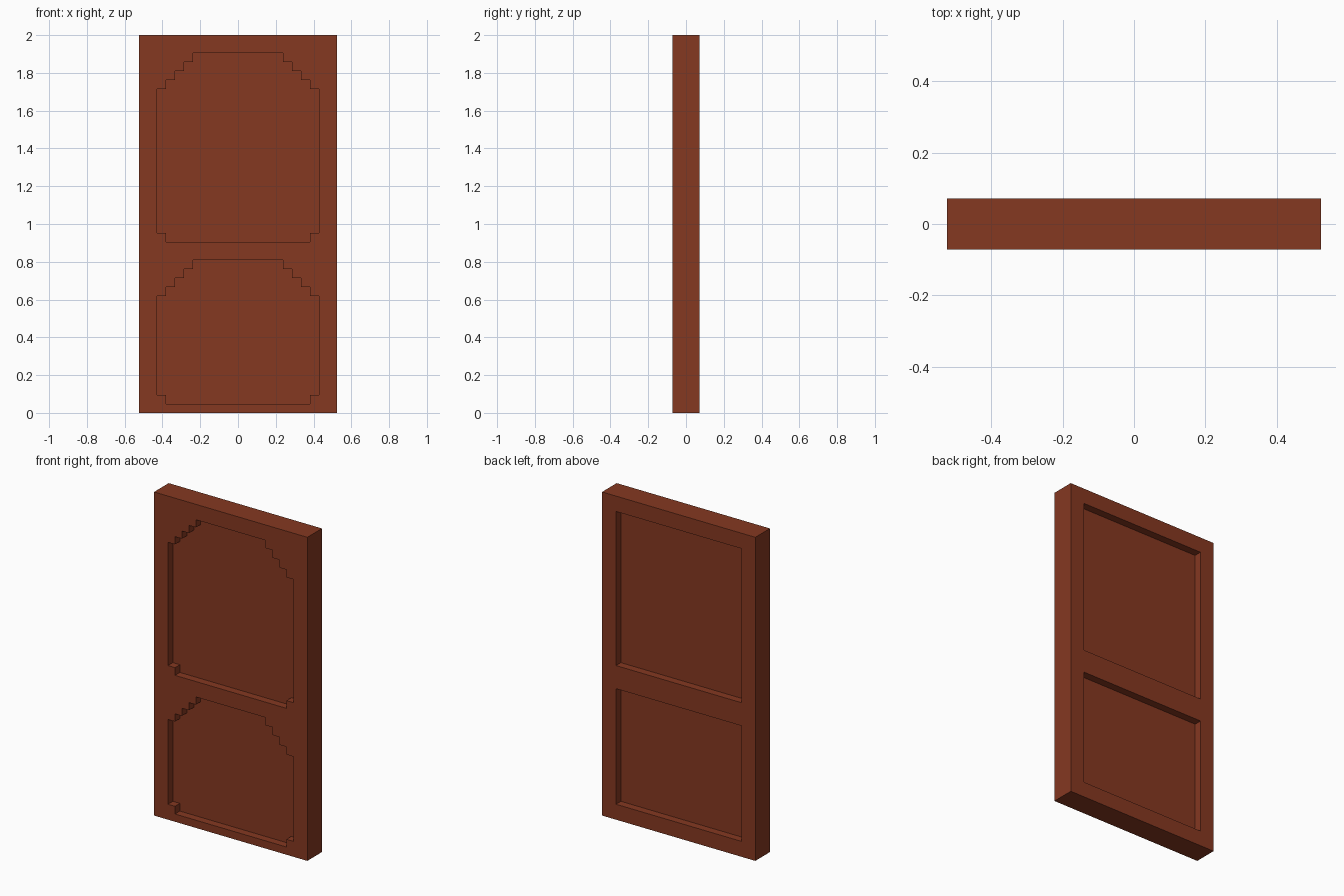
import bpy, bmesh

if "Cube" in bpy.data.objects:
    bpy.data.objects.remove(bpy.data.objects["Cube"])

U = 2 / 42            # one grid step: door is 22 x 3 x 42 steps
Y0 = -1.5 * U         # front face


def material(name, colour):
    m = bpy.data.materials.new(name)
    m.diffuse_color = (*colour, 1)
    m.use_nodes = True
    m.node_tree.nodes["Principled BSDF"].inputs["Base Color"].default_value = m.diffuse_color
    return m


def prism(name, outline, y_from, y_to, mat):
    """Extrude an (x, z) outline, in grid steps, along y (steps from front)."""
    bm = bmesh.new()
    face = bm.faces.new([bm.verts.new((x * U, Y0 + y_from * U, z * U)) for x, z in outline])
    ext = bmesh.ops.extrude_face_region(bm, geom=[face])
    verts = [v for v in ext["geom"] if isinstance(v, bmesh.types.BMVert)]
    bmesh.ops.translate(bm, verts=verts, vec=(0, (y_to - y_from) * U, 0))
    bmesh.ops.recalc_face_normals(bm, faces=bm.faces)
    mesh = bpy.data.meshes.new(name)
    bm.to_mesh(mesh)
    bm.free()
    mesh.materials.append(mat)
    ob = bpy.data.objects.new(name, mesh)
    bpy.context.collection.objects.link(ob)
    return ob


def rect(x0, x1, z0, z1):
    return [(x0, z0), (x1, z0), (x1, z1), (x0, z1)]


def stepped_panel(z0, z1):
    """Panel with a notch in each lower corner and a stepped arch on top."""
    right = [(8, z0), (8, z0 + 1), (9, z0 + 1), (9, z1 - 4)]
    for i in range(4):
        right += [(8 - i, z1 - 4 + i), (8 - i, z1 - 3 + i)]
    return right + [(-x, z) for x, z in reversed(right)]


wood = material("red brown wood", (0.235, 0.040, 0.0152))

# Door slab
door = prism("door", rect(-11, 11, 0, 42), 0, 3, wood)

# Recess cutters: stepped panels in front, plain panels behind, lock socket
cutters = [
    prism("front_upper_cutter", stepped_panel(19, 40), -1, 1, wood),
    prism("front_lower_cutter", stepped_panel(1, 17), -1, 1, wood),
    prism("back_upper_cutter", rect(-9, 9, 20, 40), 2, 4, wood),
    prism("back_lower_cutter", rect(-9, 9, 2, 17), 2, 4, wood),
    prism("lock_cutter", rect(8, 9, 17, 18), -1, 0.5, wood),
]
for c in cutters:
    mod = door.modifiers.new(c.name, 'BOOLEAN')
    mod.operation = 'DIFFERENCE'
    mod.solver = 'EXACT'
    mod.object = c

# Bake the cuts and drop the cutters
deps = bpy.context.evaluated_depsgraph_get()
baked = bpy.data.meshes.new_from_object(door.evaluated_get(deps))
door.modifiers.clear()
door.data = baked
for c in cutters:
    bpy.data.objects.remove(c)

# Flush lock plate set into its socket
prism("lock_plate", rect(8, 9, 17, 18), 0, 0.5, wood)
